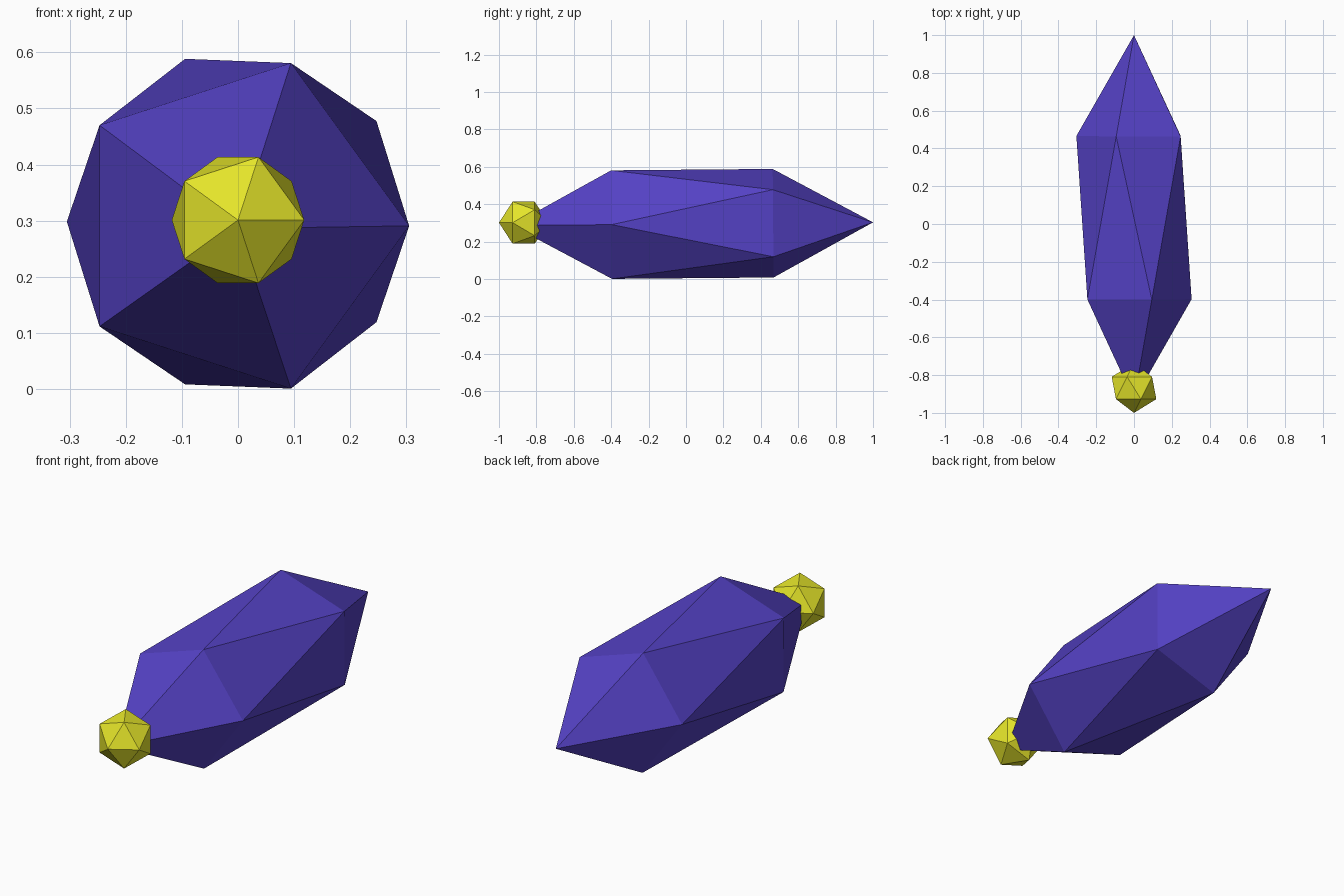
import bpy
import math

if "Cube" in bpy.data.objects:
    bpy.data.objects.remove(bpy.data.objects["Cube"])


def material(name, rgb):
    m = bpy.data.materials.new(name)
    m.diffuse_color = (*rgb, 1.0)
    m.use_nodes = True
    m.node_tree.nodes["Principled BSDF"].inputs["Base Color"].default_value = m.diffuse_color
    return m


def faceted_ball(name, centre, width, length, tilt, mat):
    # Flat-shaded icosahedron whose local pole axis is laid along -y
    bpy.ops.mesh.primitive_ico_sphere_add(subdivisions=1, radius=1.0)
    ob = bpy.context.object
    ob.name = name
    ob.location = centre
    ob.scale = (width, width, length)
    ob.rotation_euler = (math.radians(90 + tilt), 0, 0)
    ob.data.materials.append(mat)
    bpy.ops.object.transform_apply(location=True, rotation=True, scale=True)
    return ob


violet = material("violet", (0.09, 0.054, 0.56))
yellow = material("yellow", (0.78, 0.78, 0.023))

# Long stretched body, dipping very slightly to the front
faceted_ball("body", (0, 0.034, 0.2945), 0.341, 0.966, 0.5, violet)

# Small ball on the front tip
faceted_ball("front_ball", (0, -0.868, 0.301), 0.132, 0.132, 0, yellow)
